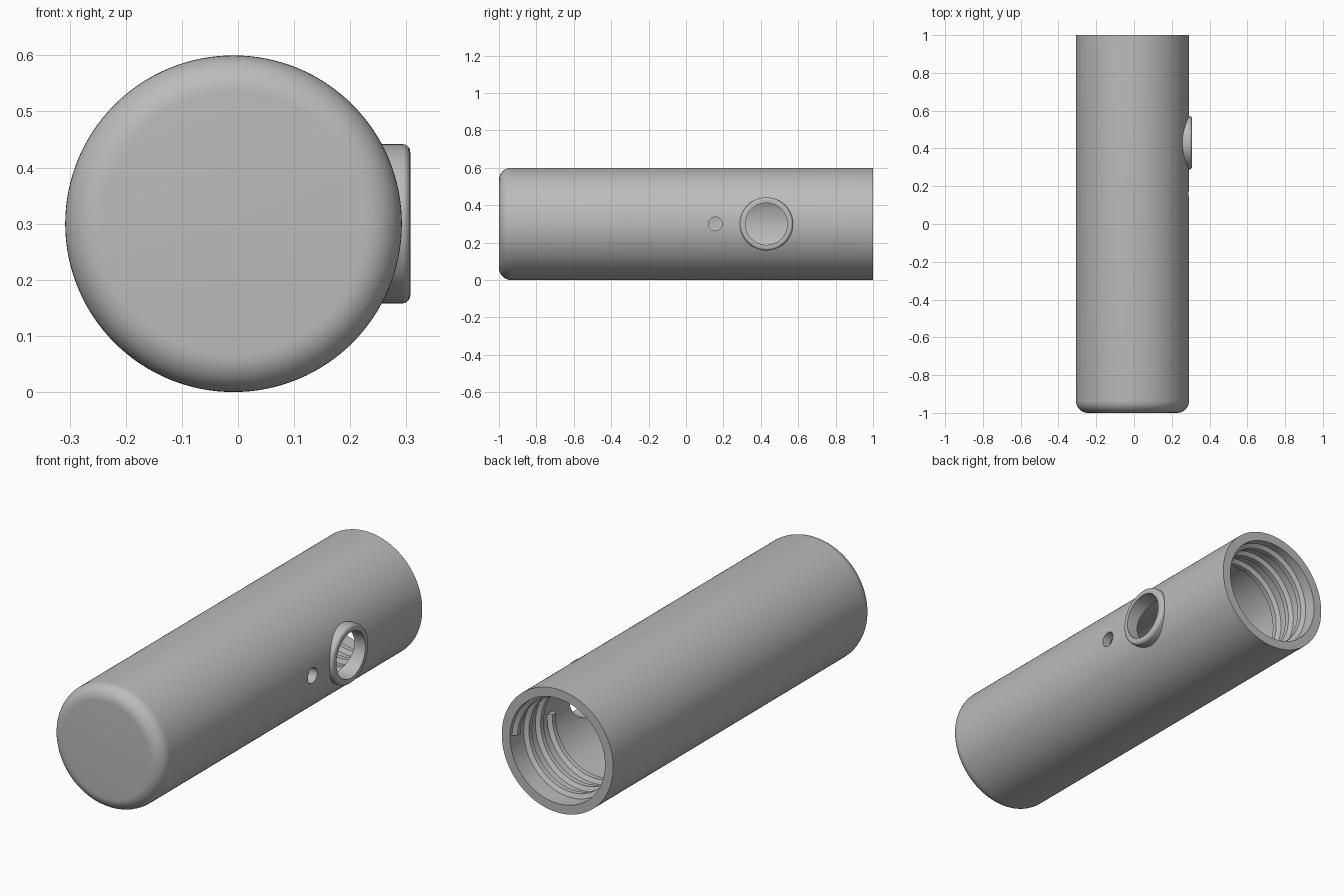
import bpy, bmesh, math
from mathutils import Matrix, Vector

cube = bpy.data.objects.get("Cube")
if cube:
    bpy.data.objects.remove(cube, do_unlink=True)

CX, CZ = -0.008, 0.3        # tube axis
R, BORE = 0.3, 0.256
PORT_Y, PIN_Y = 0.43, 0.157
ALONG_Y = Matrix.Translation((CX, 0, CZ)) @ Matrix.Rotation(-math.pi / 2, 4, 'X')

grey = bpy.data.materials.new("plain_grey")
grey.use_nodes = True
grey.diffuse_color = (0.5, 0.5, 0.5, 1)
grey.node_tree.nodes["Principled BSDF"].inputs["Base Color"].default_value = (0.5, 0.5, 0.5, 1)


def finish(name, bm):
    bmesh.ops.recalc_face_normals(bm, faces=bm.faces)
    mesh = bpy.data.meshes.new(name)
    bm.to_mesh(mesh)
    bm.free()
    mesh.materials.append(grey)
    obj = bpy.data.objects.new(name, mesh)
    bpy.context.collection.objects.link(obj)
    return obj


def lathe(name, profile, matrix, steps=128):
    """Revolve a (radius, height) profile about local z, then place it."""
    bm = bmesh.new()
    verts = [bm.verts.new((r, 0, h)) for r, h in profile]
    edges = [bm.edges.new(pair) for pair in zip(verts, verts[1:])]
    bmesh.ops.spin(bm, geom=verts + edges, cent=(0, 0, 0), axis=(0, 0, 1),
                   angle=math.tau, steps=steps, use_merge=True)
    bmesh.ops.remove_doubles(bm, verts=bm.verts, dist=1e-5)
    bm.transform(matrix)
    return finish(name, bm)


def rounded(r, h, fillet, sign, steps=10):
    """Quarter-round corner points, from the end face to the side."""
    arc = [math.pi / 2 * i / steps for i in range(steps + 1)]
    return [(r - fillet + fillet * math.sin(a), h + sign * fillet * (1 - math.cos(a))) for a in arc]


def along_x(y):
    return Matrix.Translation((0, y, CZ)) @ Matrix.Rotation(math.pi / 2, 4, 'Y')


def combine(target, tool, operation):
    mod = target.modifiers.new(operation, 'BOOLEAN')
    mod.operation, mod.object, mod.solver = operation, tool, 'EXACT'
    bpy.context.view_layer.objects.active = target
    bpy.ops.object.modifier_apply(modifier=mod.name)
    bpy.data.objects.remove(tool, do_unlink=True)


def cylinder(name, r, low, high, matrix, steps=64):
    return lathe(name, [(0, low), (r, low), (r, high), (0, high)], matrix, steps)


# Round-ended body with side boss, hollowed from the back
body = lathe("tube_body", [(0, -1)] + rounded(R, -1, 0.065, 1) + [(R, 1), (0, 1)], ALONG_Y)
boss = lathe("boss", [(0, 0.1), (0.142, 0.1)] + rounded(0.142, 0.307, 0.014, -1, 5)[::-1]
             + [(0, 0.307)], along_x(PORT_Y), 64)
combine(body, boss, 'UNION')
combine(body, cylinder("bore", BORE, -0.94, 1.1, ALONG_Y, 128), 'DIFFERENCE')

# Port and small pin hole through the side wall
combine(body, cylinder("port", 0.112, 0.05, 0.5, along_x(PORT_Y)), 'DIFFERENCE')
combine(body, cylinder("pin_hole", 0.037, 0.05, 0.5, along_x(PIN_Y), 32), 'DIFFERENCE')

# Helical thread ridge inside the open end
TURNS, PITCH, START, SEG = 3, 0.09, 0.69, 96
section = [(BORE + 0.008, -0.028), (BORE - 0.02, -0.012), (BORE - 0.02, 0.012), (BORE + 0.008, 0.028)]
bm = bmesh.new()
rings = []
for i in range(TURNS * SEG + 1):
    turn = i / SEG
    spin = Matrix.Rotation(math.tau * turn, 4, 'Z')
    rings.append([bm.verts.new(ALONG_Y @ spin @ Vector((r, 0, START + PITCH * turn + h)))
                  for r, h in section])
for a, b in zip(rings, rings[1:]):
    for k in range(4):
        bm.faces.new((a[k], a[k - 1], b[k - 1], b[k]))
bm.faces.new(rings[0])
bm.faces.new(rings[-1])
thread = finish("inner_thread", bm)

# Smooth curved walls, crisp rims
for obj in (body, thread):
    bpy.ops.object.select_all(action='DESELECT')
    obj.select_set(True)
    bpy.context.view_layer.objects.active = obj
    bpy.ops.object.shade_smooth_by_angle(angle=math.radians(30))
